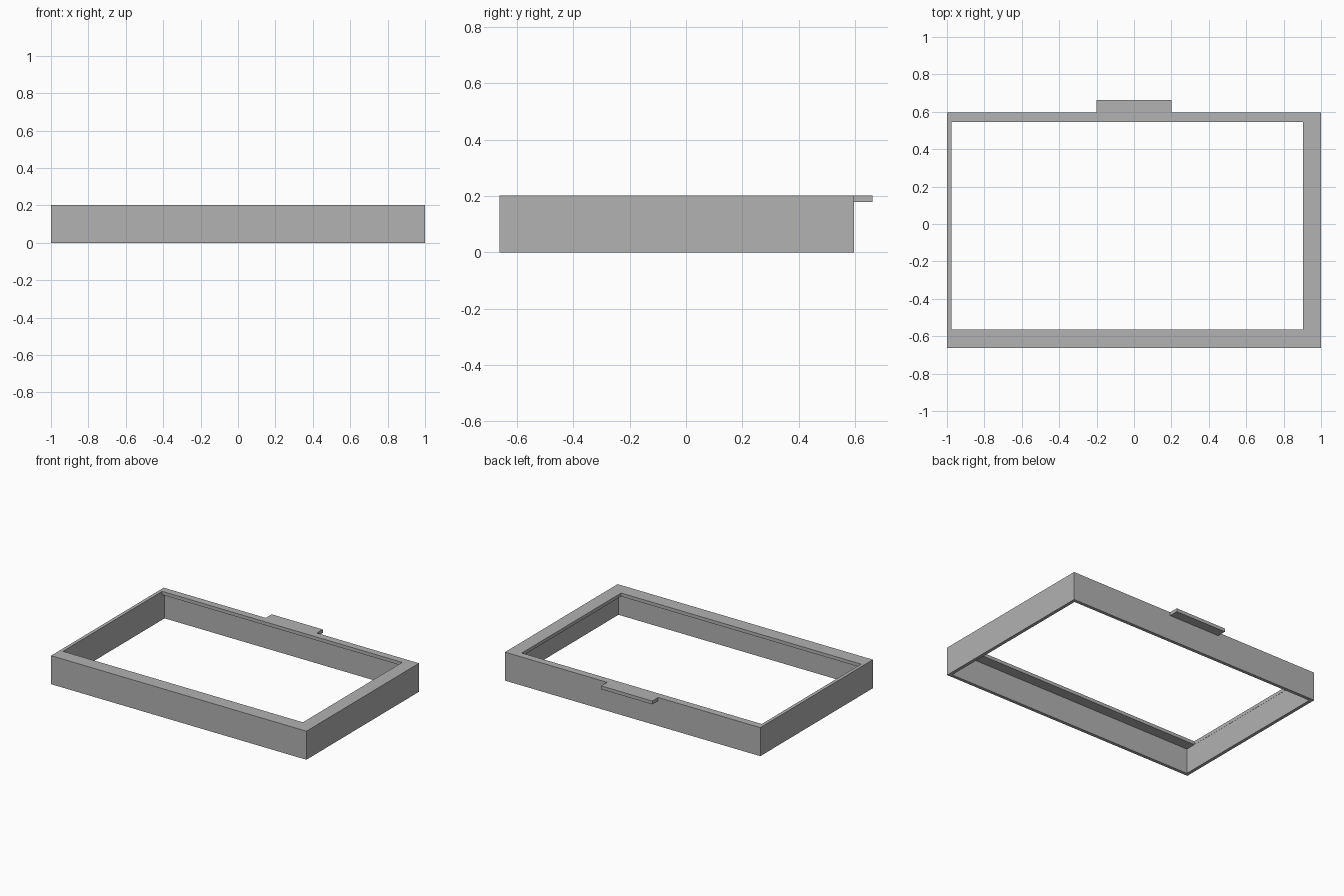
import bpy
import bmesh

cube = bpy.data.objects.get("Cube")
if cube:
    bpy.data.objects.remove(cube, do_unlink=True)

HEIGHT = 0.202
PLATE = 0.024          # thickness of the top lip and the tab
WALL = 0.023
OUTER = (-1.0, 1.0, -0.663, 0.597)         # x min, x max, y min, y max
OPENING = (-0.976, 0.904, -0.565, 0.546)
INNER = (OUTER[0] + WALL, OUTER[1] - WALL, OUTER[2] + WALL, OUTER[3] - WALL)

grey = bpy.data.materials.new("mid grey")
grey.use_nodes = True
colour = (0.445, 0.445, 0.445, 1)
grey.diffuse_color = colour
grey.node_tree.nodes["Principled BSDF"].inputs["Base Color"].default_value = colour


def add_object(name, bm):
    bmesh.ops.recalc_face_normals(bm, faces=bm.faces)
    mesh = bpy.data.meshes.new(name)
    bm.to_mesh(mesh)
    bm.free()
    mesh.materials.append(grey)
    obj = bpy.data.objects.new(name, mesh)
    bpy.context.collection.objects.link(obj)
    return obj


def rectangle(bm, bounds, z):
    x0, x1, y0, y1 = bounds
    corners = ((x0, y0), (x1, y0), (x1, y1), (x0, y1))
    return [bm.verts.new((x, y, z)) for x, y in corners]


def bridge(bm, a, b):
    for i in range(4):
        j = (i + 1) % 4
        bm.faces.new((a[i], a[j], b[j], b[i]))


# Hollow frame: thin walls with an uneven lip around the top opening
bm = bmesh.new()
section = [(OUTER, 0), (OUTER, HEIGHT), (OPENING, HEIGHT),
           (OPENING, HEIGHT - PLATE), (INNER, HEIGHT - PLATE), (INNER, 0)]
loops = [rectangle(bm, bounds, z) for bounds, z in section]
for k, loop in enumerate(loops):
    bridge(bm, loop, loops[(k + 1) % len(loops)])
add_object("frame", bm)

# Tab standing out from the back edge, level with the top
bm = bmesh.new()
tab = (-0.2, 0.2, OUTER[3], 0.663)
low = rectangle(bm, tab, HEIGHT - PLATE)
high = rectangle(bm, tab, HEIGHT)
bridge(bm, low, high)
bm.faces.new(low)
bm.faces.new(high)
add_object("back_tab", bm)
